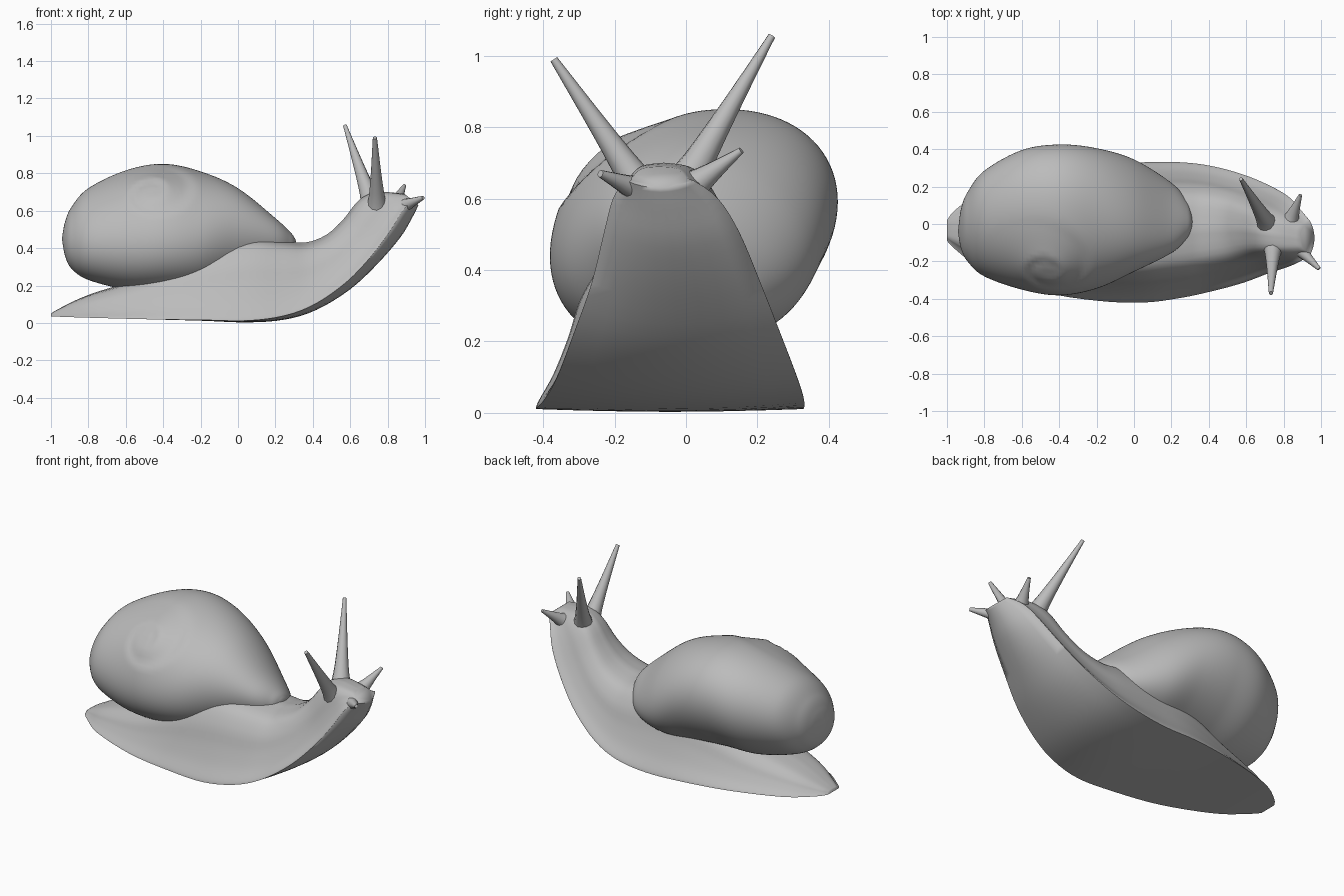
import bpy, bmesh, math
from mathutils import Vector

if "Cube" in bpy.data.objects:
    bpy.data.objects.remove(bpy.data.objects["Cube"])

grey = bpy.data.materials.new("warm_grey")
grey.use_nodes = True
grey.diffuse_color = (0.5, 0.5, 0.5, 1)
grey.node_tree.nodes["Principled BSDF"].inputs["Base Color"].default_value = (0.5, 0.5, 0.5, 1)


def spline(points, steps):
    """Smooth curve through rows of numbers."""
    rows = [Vector(p) for p in points]
    out = []
    for i in range(len(rows) - 1):
        b, c = rows[i], rows[i + 1]
        a = rows[i - 1] if i else b
        d = rows[i + 2] if i + 2 < len(rows) else c
        for k in range(steps):
            t = k / steps
            out.append(0.5 * (2 * b + (c - a) * t + (2 * a - 5 * b + 4 * c - d) * t ** 2
                              + (3 * b - a - 3 * c + d) * t ** 3))
    return out + [rows[-1]]


def loft(name, rings, angle=50):
    """Skin closed rings of points into one capped, smooth object."""
    bm = bmesh.new()
    loops = [[bm.verts.new(p) for p in ring] for ring in rings]
    n = len(loops[0])
    for a, b in zip(loops, loops[1:]):
        for i in range(n):
            j = (i + 1) % n
            bm.faces.new((a[i], a[j], b[j], b[i]))
    bm.faces.new(loops[0])
    bm.faces.new(loops[-1])
    bmesh.ops.recalc_face_normals(bm, faces=bm.faces)
    mesh = bpy.data.meshes.new(name)
    bm.to_mesh(mesh)
    bm.free()
    mesh.materials.append(grey)
    ob = bpy.data.objects.new(name, mesh)
    bpy.context.collection.objects.link(ob)
    bpy.ops.object.select_all(action='DESELECT')
    ob.select_set(True)
    bpy.context.view_layer.objects.active = ob
    bpy.ops.object.shade_smooth_by_angle(angle=math.radians(angle))
    return ob


# Body: sole x, sole z, top x, top z, right edge y, left edge y, sole bulge
stations = [
    (-1.0, .035, -1.0, .05, -.09, .02, 0),
    (-.95, .033, -.95, .08, -.14, .08, 0),
    (-.8, .028, -.8, .15, -.25, .18, 0),
    (-.5, .02, -.5, .25, -.36, .27, 0),
    (-.2, .012, -.2, .40, -.41, .32, .01),
    (.05, .003, .05, .46, -.42, .33, .02),
    (.25, .018, .25, .44, -.395, .33, .05),
    (.42, .07, .36, .43, -.36, .31, .09),
    (.6, .18, .47, .47, -.315, .265, .14),
    (.75, .32, .56, .55, -.265, .21, .18),
    (.87, .46, .65, .66, -.23, .15, .22),
    (.93, .56, .75, .70, -.205, .09, .28),
    (.965, .63, .89, .69, -.17, .02, .35),
]
flank = spline([(1, .0), (.98, .05), (.87, .22), (.76, .45), (.65, .72), (.44, .93), (0, 1)], 4)
sole = [(-1 + k / 4, 0) for k in range(1, 8)]
section = [tuple(p) for p in flank] + [(-u, v) for u, v in reversed(flank[:-1])] + sole

body_rings = []
for sx, sz, tx, tz, y0, y1, bulge in spline(stations, 4):
    mid, half = (y0 + y1) / 2, (y1 - y0) / 2
    ring = []
    for u, v in section:
        w = v + bulge * u * u * (1 - v)
        ring.append((sx + (tx - sx) * w, mid + half * u, sz + (tz - sz) * w))
    body_rings.append(ring)
loft("body", body_rings, 80)

# Shell: x, right y, left y, bottom z, top z, lean of the section
shell_stations = [
    (-.94, -.05, -.03, .44, .46, .2),
    (-.925, -.13, .08, .36, .54, .2),
    (-.89, -.20, .17, .29, .62, .2),
    (-.8, -.28, .285, .23, .72, .22),
    (-.6, -.35, .395, .18, .815, .24),
    (-.4, -.38, .425, .175, .85, .24),
    (-.2, -.345, .405, .18, .81, .15),
    (0, -.255, .345, .20, .72, -.1),
    (.2, -.155, .22, .25, .56, -.35),
    (.28, -.08, .13, .31, .485, -.35),
    (.305, -.035, .07, .35, .45, -.3),
    (.312, .0, .03, .39, .425, -.3),
]
apex = Vector((-.46, -.24, .70))
axis = Vector((0, -.68, .73)).normalized()
side = Vector((1, 0, 0))
up = axis.cross(side)


def whorl(p, outward):
    """Raise a stepped spiral around the apex."""
    facing = outward.dot(axis)
    if facing <= 0:
        return p
    d = p - apex
    a, b = d.dot(side), d.dot(up)
    r = max(math.hypot(a, b), .01)
    phase = (math.log(r / .05) / 1.3 - math.atan2(b, a) / math.tau) % 1
    step = 1 - phase if phase > .2 else phase / .2 * .8
    fade = math.exp(-(r / .3) ** 4) * min(1, (r / .09) ** 2)
    return p + axis * facing * (fade * .018 * step + .015 * math.exp(-(r / .12) ** 2))


shell_rings = []
for x, y0, y1, z0, z1, lean in spline(shell_stations, 10):
    centre = Vector((x, (y0 + y1) / 2, (z0 + z1) / 2))
    ring = []
    for k in range(96):
        t = math.tau * k / 96
        off = Vector((0, (y1 - y0) / 2 * math.cos(t), (z1 - z0) / 2 * math.sin(t + lean)))
        ring.append(whorl(centre + off, off.normalized()))
    shell_rings.append(ring)
loft("shell", shell_rings)


# Tentacles: tapered stalks with a flared root
def stalk(name, root, tip, wide, thin):
    root, tip = Vector(root), Vector(tip)
    turn = (tip - root).to_track_quat('Z', 'Y')
    rings = []
    for f, r in spline([(0, wide * 1.5), (.2, wide), (.5, (wide + thin) * .5), (.9, thin * 1.05), (1, thin * .8)], 3):
        c = root.lerp(tip, f)
        rings.append([c + turn @ Vector((r * math.cos(math.tau * k / 12), r * math.sin(math.tau * k / 12), 0))
                      for k in range(12)])
    loft(name, rings)


stalk("left_eye_stalk", (.725, -.02, .61), (.572, .24, 1.055), .045, .013)
stalk("right_eye_stalk", (.745, -.1, .59), (.732, -.37, .99), .044, .014)
stalk("left_feeler", (.83, .0, .62), (.89, .155, .735), .042, .012)
stalk("right_feeler", (.85, -.1, .61), (.99, -.24, .67), .042, .013)
